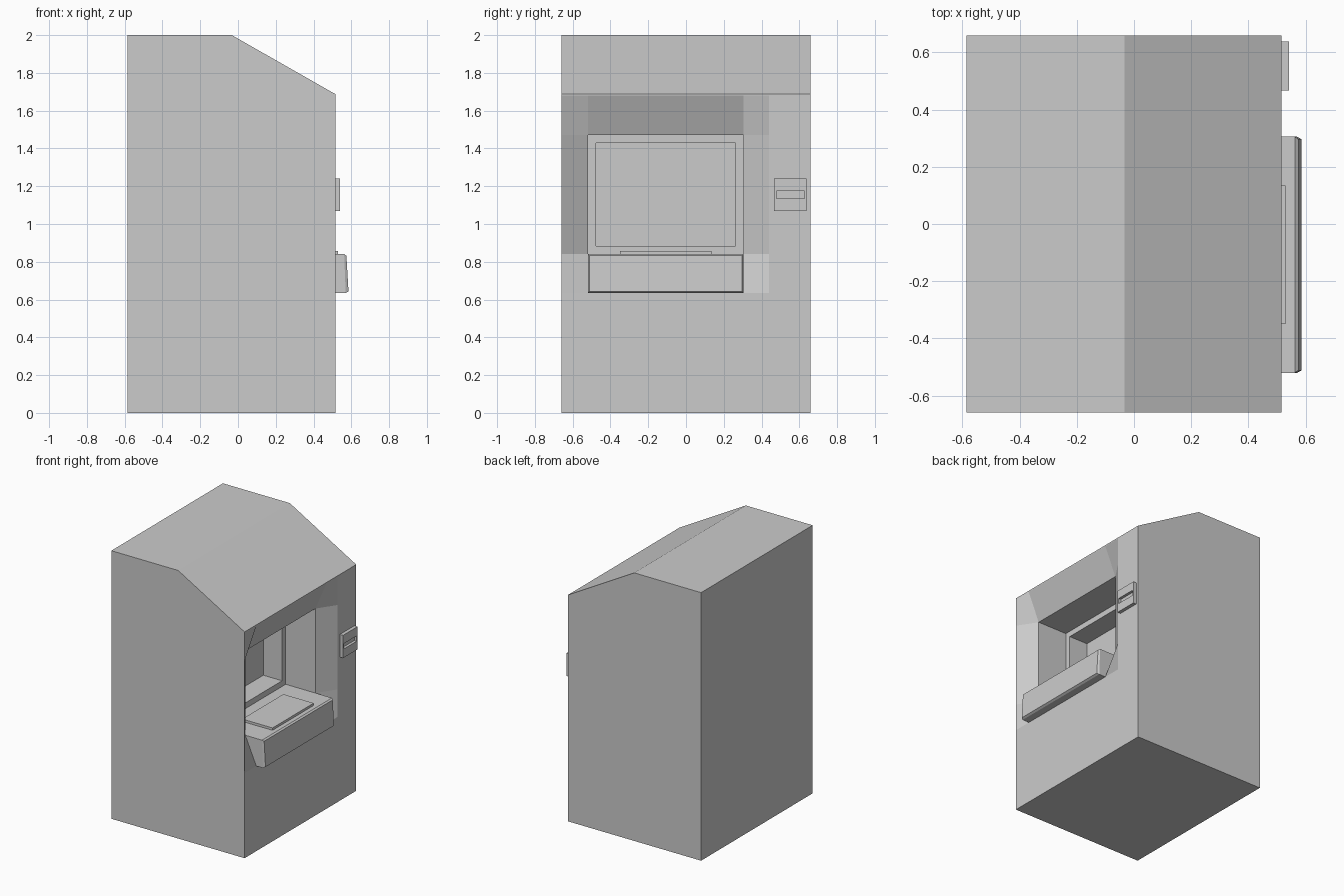
import bpy, bmesh
from mathutils import Vector

if "Cube" in bpy.data.objects:
    bpy.data.objects.remove(bpy.data.objects["Cube"])


def finish(bm, name):
    bmesh.ops.recalc_face_normals(bm, faces=bm.faces)
    mesh = bpy.data.meshes.new(name)
    bm.to_mesh(mesh)
    bm.free()
    obj = bpy.data.objects.new(name, mesh)
    bpy.context.collection.objects.link(obj)
    return obj


def push(bm, face, depth):
    """Extrude a face back along -x, leaving a recess; returns the moved face."""
    new = bmesh.ops.extrude_discrete_faces(bm, faces=[face])["faces"][0]
    bmesh.ops.translate(bm, verts=new.verts, vec=(-depth, 0, 0))
    return new


def box(bm, lo, hi):
    """Add a box and return its eight corners, x-major order."""
    v = [bm.verts.new((x, y, z)) for x in (lo[0], hi[0])
         for y in (lo[1], hi[1]) for z in (lo[2], hi[2])]
    faces = [bm.faces.new([v[i] for i in idx]) for idx in
             ((0, 1, 3, 2), (0, 4, 5, 1), (2, 3, 7, 6), (0, 2, 6, 4), (1, 5, 7, 3), (4, 6, 7, 5))]
    return faces


W, BACK, FRONT = 0.658, -0.585, 0.515

# Cabinet: panelled front with a sunken bay, closed by sides, roof, back and base
bm = bmesh.new()
ys = [-W, -0.52, 0.305, 0.44, W]
zs = [0, 0.635, 0.84, 1.47, 1.68, 1.688]
grid = [[bm.verts.new((0.425 if i in (1, 2) and j in (2, 3) else FRONT, y, z))
         for j, z in enumerate(zs)] for i, y in enumerate(ys)]
for i in range(len(ys) - 1):
    for j in range(len(zs) - 1):
        f = bm.faces.new((grid[i][j], grid[i + 1][j], grid[i + 1][j + 1], grid[i][j + 1]))
        if (i, j) == (1, 2):
            bay = f
rear = [[bm.verts.new((x, y, z)) for x, z in ((-0.033, 2), (BACK, 2), (BACK, 0))]
        for y in (-W, W)]
bm.faces.new(grid[0] + rear[0])
bm.faces.new(grid[-1] + rear[1])
bm.faces.new([c[-1] for c in grid] + [rear[1][0], rear[0][0]])
bm.faces.new([c[0] for c in grid] + [rear[1][2], rear[0][2]])
for k in (0, 1):
    bm.faces.new((rear[0][k], rear[1][k], rear[1][k + 1], rear[0][k + 1]))
bm.normal_update()

# Bay walls and recessed screen
bay = push(bm, bay, 0.245)
bm.normal_update()
bmesh.ops.inset_individual(bm, faces=[bay], thickness=0.06)
push(bm, bay, 0.155)
finish(bm, "cabinet")

# Tray below the bay, with a chamfered leaning front
bm = bmesh.new()
front = box(bm, (0.425, -0.52, 0.635), (0.57, 0.305, 0.8405))[-1]
for v in front.verts:
    if v.co.z > 0.7:
        v.co.x = 0.562
bm.normal_update()
bmesh.ops.inset_individual(bm, faces=[front], thickness=0.012)
bmesh.ops.translate(bm, verts=front.verts, vec=Vector((0.014, 0, 0)))
for v in front.verts:
    v.co.x = 0.574 if v.co.z > 0.7 else 0.585
finish(bm, "tray")

# Keypad plate on the tray
bm = bmesh.new()
box(bm, (0.28, -0.35, 0.838), (0.53, 0.135, 0.858))
finish(bm, "keypad_plate")

# Card reader with a recessed slot
bm = bmesh.new()
front = box(bm, (0.513, 0.467, 1.07), (0.541, 0.638, 1.24))[-1]
bm.normal_update()
bmesh.ops.inset_individual(bm, faces=[front], thickness=0.016)
for v in front.verts:
    v.co.z = 1.175 if v.co.z > 1.155 else 1.135
push(bm, front, 0.02)
finish(bm, "card_reader")
